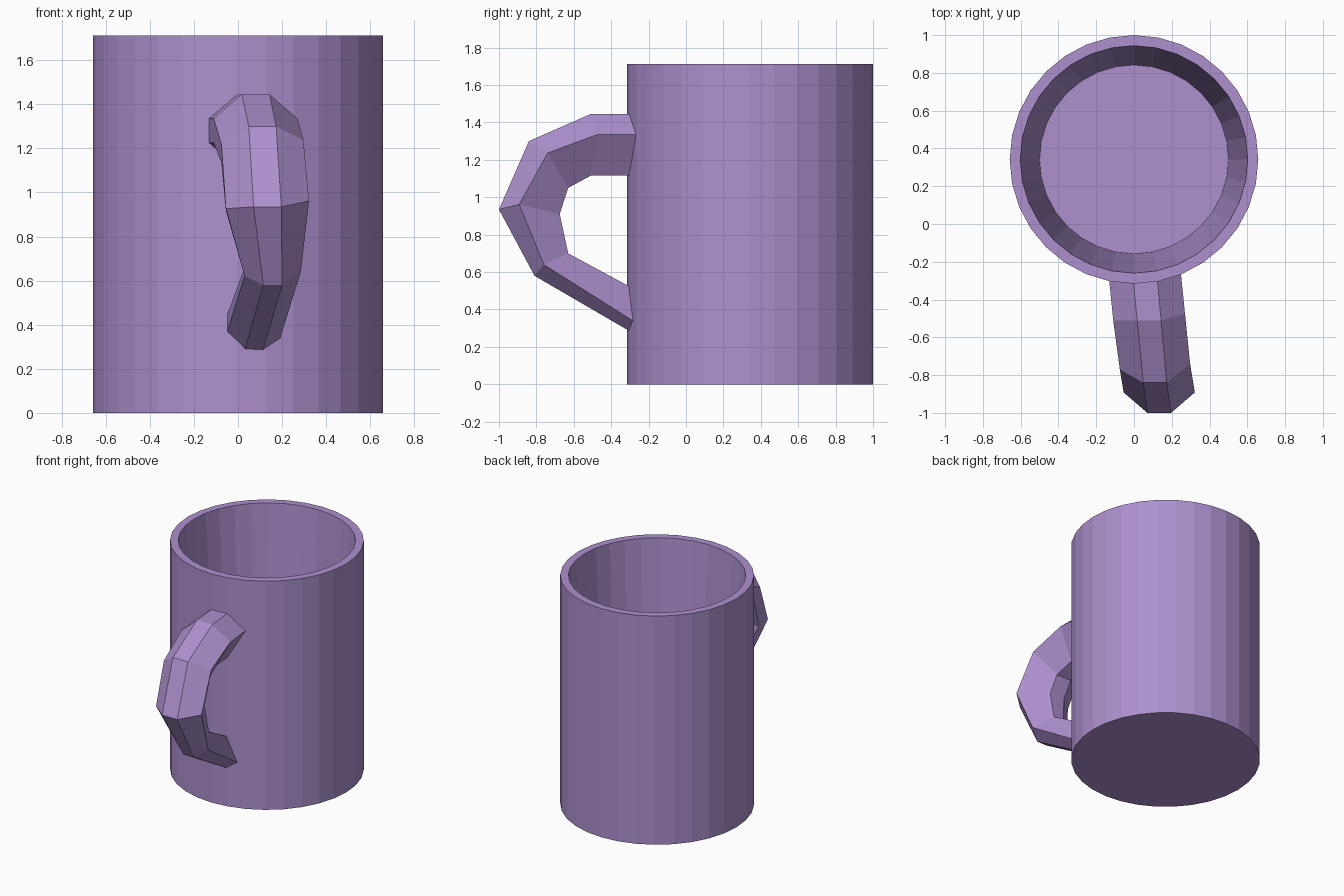
import bpy, bmesh, math

if "Cube" in bpy.data.objects:
    bpy.data.objects.remove(bpy.data.objects["Cube"])

mat = bpy.data.materials.new("lilac")
mat.diffuse_color = (0.42, 0.28, 0.62, 1)
mat.use_nodes = True
mat.node_tree.nodes["Principled BSDF"].inputs["Base Color"].default_value = mat.diffuse_color


def build(name, loops):
    """Skin a list of equal-length vertex loops and cap both ends."""
    bm = bmesh.new()
    rings = [[bm.verts.new(p) for p in loop] for loop in loops]
    n = len(rings[0])
    for a, b in zip(rings, rings[1:]):
        for i in range(n):
            j = (i + 1) % n
            bm.faces.new((a[i], a[j], b[j], b[i]))
    bm.faces.new(rings[0])
    bm.faces.new(rings[-1])
    bmesh.ops.recalc_face_normals(bm, faces=bm.faces)
    mesh = bpy.data.meshes.new(name)
    bm.to_mesh(mesh)
    bm.free()
    mesh.materials.append(mat)
    obj = bpy.data.objects.new(name, mesh)
    bpy.context.collection.objects.link(obj)
    return obj


def circle(r, z, n=32, cy=0.342):
    return [(r * math.cos(math.tau * i / n), cy + r * math.sin(math.tau * i / n), z)
            for i in range(n)]


# cup: outer wall, rim, tapered inside, floor
build("cup", [circle(r, z) for r, z in
              ((0.658, 0), (0.658, 1.713), (0.602, 1.713), (0.5, 0.1))])

# handle: (outer y, z), (inner y, z), left x, right x, right-edge shift y, z
path = [
    ((-0.26, 1.445), (-0.26, 1.115), -0.135, 0.248, 0, 0),
    ((-0.51, 1.445), (-0.51, 1.115), -0.11, 0.27, 0.035, 0),
    ((-0.84, 1.30), (-0.63, 1.05), -0.075, 0.297, 0.03, 0.02),
    ((-1.00, 0.935), (-0.675, 0.91), -0.055, 0.322, 0, 0.035),
    ((-0.81, 0.58), (-0.63, 0.70), 0.03, 0.285, -0.01, 0.02),
    ((-0.26, 0.26), (-0.26, 0.50), -0.058, 0.187, 0, -0.015),
]
# cross-section: fraction across the width, fraction from outer to inner
section = [(1/3, 0), (2/3, 0), (1, 1/3), (2/3, 1), (1/3, 1), (0, 2/3), (0, 1/3)]


def handle_ring(o, i, x0, x1, dy, dz):
    ring = []
    for u, t in section:
        k = 1 if u == 1 else 0
        ring.append((x0 + (x1 - x0) * u,
                     o[0] + (i[0] - o[0]) * t + k * dy,
                     o[1] + (i[1] - o[1]) * t + k * dz))
    return ring


build("handle", [handle_ring(*p) for p in path])
